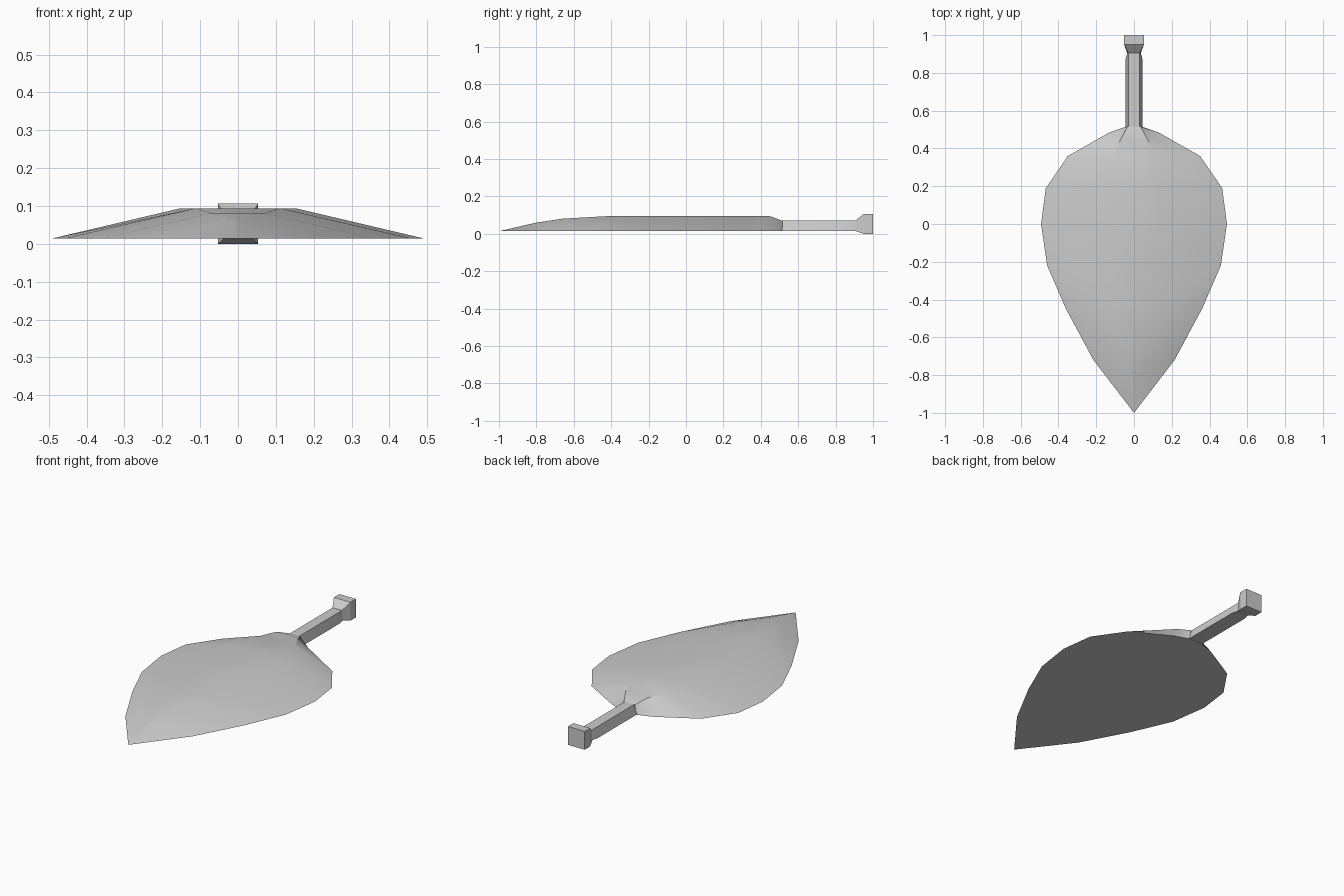
import bpy, bmesh, math

cube = bpy.data.objects.get("Cube")
if cube:
    bpy.data.objects.remove(cube, do_unlink=True)

steel = bpy.data.materials.new("grey steel")
steel.use_nodes = True
grey = (0.6, 0.6, 0.6, 1)
steel.diffuse_color = grey
steel.node_tree.nodes["Principled BSDF"].inputs["Base Color"].default_value = grey


def loft(name, rings, cap_start, angle):
    """Skin equal four-point rings, cap the ends and shade by angle."""
    bm = bmesh.new()
    loops = [[bm.verts.new(p) for p in ring] for ring in rings]
    for a, b in zip(loops, loops[1:]):
        for i in range(len(a)):
            j = (i + 1) % len(a)
            bm.faces.new((a[i], a[j], b[j], b[i]))
    if cap_start:
        bm.faces.new(loops[0])
    bm.faces.new(loops[-1])
    bmesh.ops.remove_doubles(bm, verts=bm.verts, dist=0.0005)
    bmesh.ops.recalc_face_normals(bm, faces=bm.faces)
    mesh = bpy.data.meshes.new(name)
    bm.to_mesh(mesh)
    bm.free()
    mesh.materials.append(steel)
    obj = bpy.data.objects.new(name, mesh)
    bpy.context.collection.objects.link(obj)
    bpy.ops.object.select_all(action="DESELECT")
    obj.select_set(True)
    bpy.context.view_layer.objects.active = obj
    bpy.ops.object.shade_smooth_by_angle(angle=math.radians(angle))
    return obj


def section(edge_y, bottom_half, bottom_z, top_y, top_half, top_z):
    return [(-bottom_half, edge_y, bottom_z), (bottom_half, edge_y, bottom_z),
            (top_half, top_y, top_z), (-top_half, top_y, top_z)]


# Leaf-shaped blade: edge y, edge half width, ridge y, ridge half width, ridge height
stations = [
    (-1.0, 0.0, -1.0, 0.0, 0.014),
    (-0.72, 0.215, -0.80, 0.018, 0.060),
    (-0.45, 0.36, -0.66, 0.07, 0.081),
    (-0.22, 0.46, -0.43, 0.112, 0.094),
    (0.0, 0.492, 0.0, 0.152, 0.094),
    (0.19, 0.467, 0.19, 0.150, 0.094),
    (0.36, 0.35, 0.36, 0.110, 0.094),
    (0.485, 0.13, 0.45, 0.070, 0.094),
    (0.515, 0.042, 0.515, 0.035, 0.070),
]
loft("blade", [section(ey, ew, 0.014, ry, rw, rz)
               for ey, ew, ry, rw, rz in stations], False, 35)

# Tapered handle, waisted neck and square end block
handle = [
    (0.48, 0.045, 0.015, 0.030, 0.070),
    (0.87, 0.045, 0.015, 0.030, 0.070),
    (0.905, 0.036, 0.015, 0.030, 0.070),
    (0.95, 0.053, 0.0, 0.053, 0.106),
    (1.0, 0.053, 0.0, 0.053, 0.106),
]
loft("handle", [section(y, bw, bz, y, tw, tz)
                for y, bw, bz, tw, tz in handle], True, 20)
